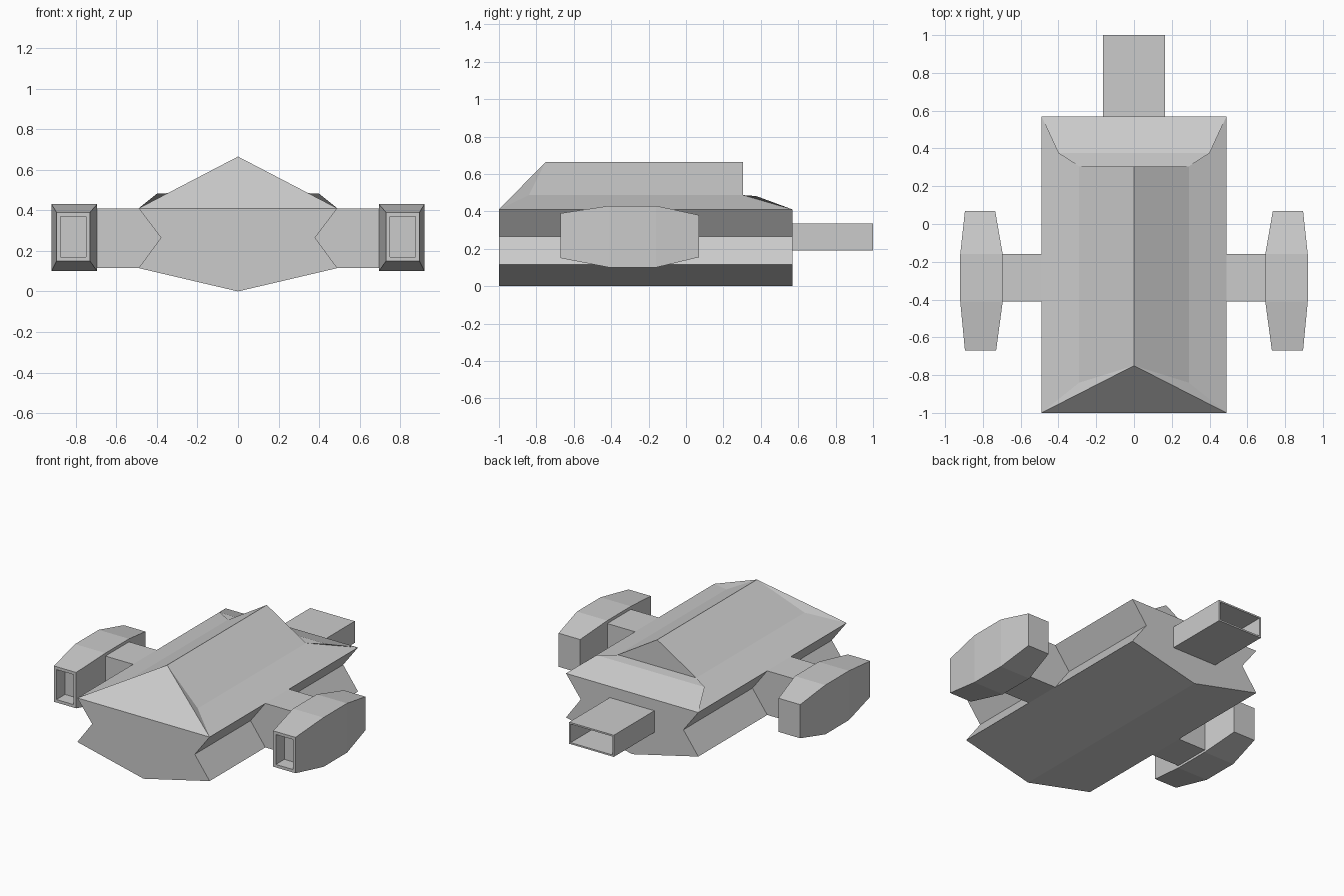
import bpy, bmesh
from mathutils import Vector

if "Cube" in bpy.data.objects:
    bpy.data.objects.remove(bpy.data.objects["Cube"])


def make(name, verts, faces):
    me = bpy.data.meshes.new(name)
    me.from_pydata(verts, [], faces)
    bm = bmesh.new()
    bm.from_mesh(me)
    bmesh.ops.recalc_face_normals(bm, faces=bm.faces)
    bm.to_mesh(me)
    bm.free()
    ob = bpy.data.objects.new(name, me)
    bpy.context.collection.objects.link(ob)
    return ob


def loft(name, rings):
    """Skin matching rings of points and cap both ends."""
    n = len(rings[0])
    verts = [p for r in rings for p in r]
    faces = [tuple(range(n)), tuple(range((len(rings) - 1) * n, len(rings) * n))]
    for k in range(len(rings) - 1):
        for i in range(n):
            j = (i + 1) % n
            faces.append((k * n + i, k * n + j, (k + 1) * n + j, (k + 1) * n + i))
    return make(name, verts, faces)


def rect(x0, x1, z0, z1, y):
    return [(x0, y, z0), (x1, y, z0), (x1, y, z1), (x0, y, z1)]


def recess(ob, direction, rim, depth):
    """Inset the end face that looks along y and push it inwards."""
    bm = bmesh.new()
    bm.from_mesh(ob.data)
    f = max(bm.faces, key=lambda f: f.calc_center_median().y * direction)
    bmesh.ops.inset_region(bm, faces=[f], thickness=rim)
    ext = bmesh.ops.extrude_discrete_faces(bm, faces=[f])["faces"]
    bmesh.ops.translate(bm, verts=ext[0].verts, vec=Vector((0, -direction * depth, 0)))
    bm.to_mesh(ob.data)
    bm.free()


def mirror(ob):
    ob.modifiers.new("mirror", "MIRROR").use_axis[0] = True


# Hull: notched profile run from front to back
half = [(0.49, 0.115), (0.38, 0.265), (0.49, 0.41)]
profile = [(0, 0)] + half + [(-x, z) for x, z in reversed(half)]
loft("hull", [[(x, y, z) for x, z in profile] for y in (-1.0, 0.57)])

# Roof: ridge, shoulders and raised rear corners
roof_v = [(0, -0.75, 0.665), (0, 0.305, 0.665)]
for s in (1, -1):
    roof_v += [(s * 0.49, -1, 0.41), (s * 0.29, -0.84, 0.487), (s * 0.29, 0.305, 0.487),
               (s * 0.40, 0.375, 0.482), (s * 0.49, 0.57, 0.41)]
roof_f = [(2, 0, 7), (1, 4, 9), (4, 5, 10, 9), (5, 6, 11, 10), (2, 7, 11, 6)]
for o in (2, 7):
    roof_f += [(0, o, o + 1), (0, o + 1, o + 2, 1), (o, o + 4, o + 1),
               (o + 1, o + 4, o + 2), (o + 2, o + 4, o + 3)]
make("roof", roof_v, roof_f)

# Side struts
strut = loft("side_struts", [rect(0.37, 0.72, 0.115, 0.41, y) for y in (-0.41, -0.16)])
mirror(strut)

# Side pods with a recessed front opening
pod = loft("side_pods", [
    rect(0.73, 0.895, 0.15, 0.39, -0.67),
    rect(0.695, 0.92, 0.10, 0.43, -0.41),
    rect(0.695, 0.92, 0.10, 0.43, -0.16),
    rect(0.735, 0.895, 0.155, 0.38, 0.07)])
recess(pod, -1, 0.028, 0.09)
mirror(pod)

# Rear nozzle, hollow
nozzle = loft("rear_nozzle", [rect(-0.165, 0.165, 0.19, 0.335, y) for y in (0.56, 1.0)])
recess(nozzle, 1, 0.015, 0.4)
